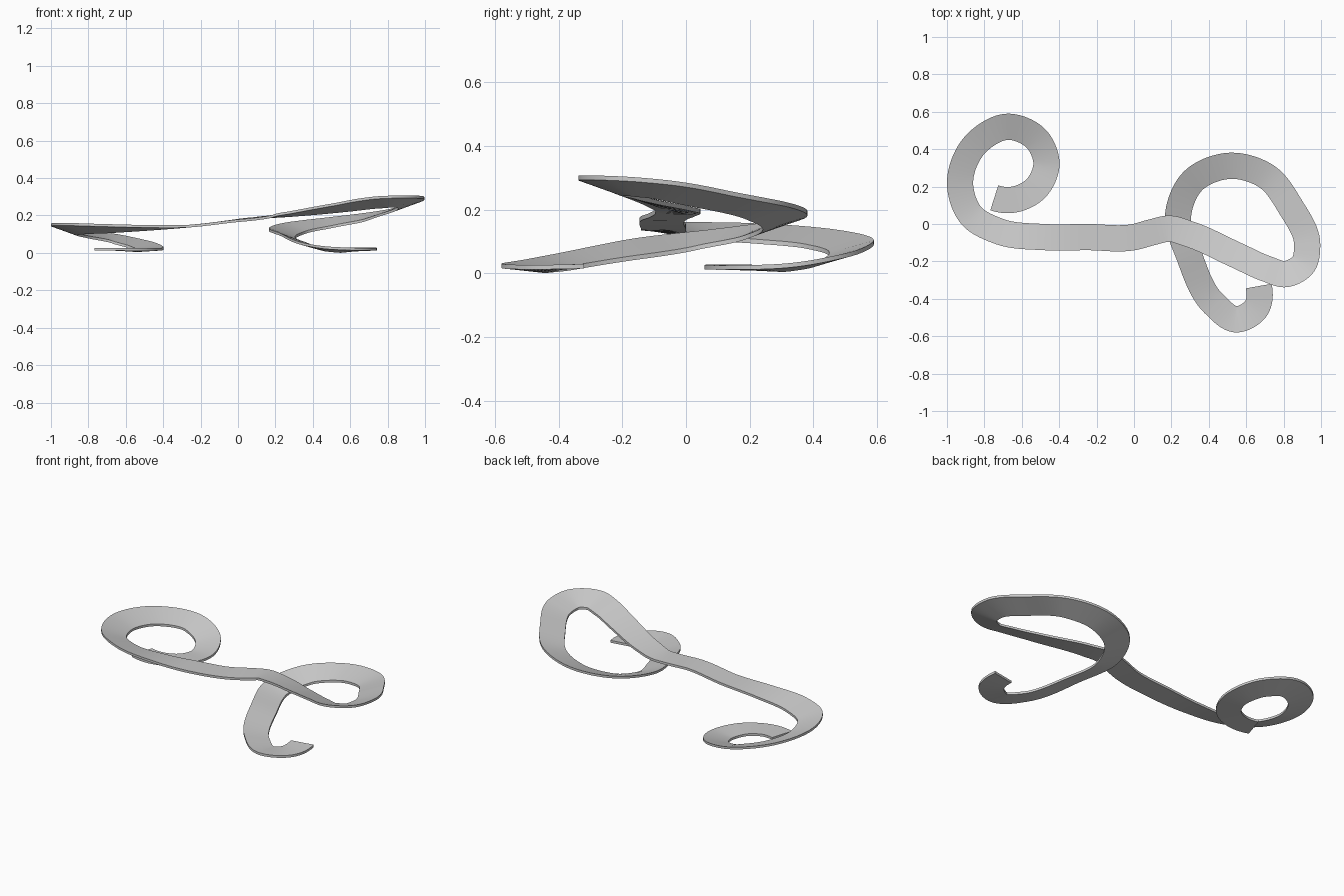
import bpy, bmesh
from mathutils import Vector

HALF_W, THICK, STEPS = 0.07, 0.014, 12

# Centre line of the track: x, y, top height, banking (outer edge up / inner edge down)
PATH = [
    (-0.747, 0.140, 0.028, 0.000), (-0.665, 0.128, 0.027, 0.000),
    (-0.525, 0.190, 0.024, 0.002), (-0.468, 0.320, 0.026, 0.006),
    (-0.522, 0.455, 0.050, 0.014), (-0.670, 0.520, 0.085, 0.020),
    (-0.850, 0.424, 0.115, 0.023), (-0.930, 0.215, 0.133, 0.025),
    (-0.870, 0.045, 0.138, 0.023), (-0.720, -0.040, 0.138, 0.018),
    (-0.480, -0.070, 0.142, 0.008), (-0.250, -0.070, 0.152, 0.000),
    (0.000, -0.070, 0.181, 0.000), (0.100, -0.043, 0.192, 0.000),
    (0.190, -0.025, 0.204, 0.002), (0.290, -0.052, 0.216, 0.006),
    (0.550, -0.168, 0.251, 0.017), (0.710, -0.240, 0.274, 0.023),
    (0.810, -0.268, 0.282, 0.025), (0.905, -0.215, 0.282, 0.025),
    (0.926, -0.110, 0.274, 0.024), (0.835, 0.095, 0.238, 0.022),
    (0.715, 0.250, 0.204, 0.022), (0.510, 0.311, 0.172, 0.022),
    (0.315, 0.230, 0.142, 0.023), (0.236, 0.050, 0.113, 0.023),
    (0.297, -0.175, 0.081, 0.023), (0.425, -0.425, 0.036, 0.014),
    (0.550, -0.510, 0.023, 0.008), (0.650, -0.455, 0.024, 0.003),
    (0.667, -0.332, 0.030, 0.000),
]


def sample(points):
    """Smooth Hermite spline through unevenly spaced points."""
    p = [Vector(q) for q in points]
    d = [(b - a).xy.length for a, b in zip(p, p[1:])]
    s = [(b - a) / h for a, b, h in zip(p, p[1:], d)]
    m = [(s[i - 1] * d[i] + s[i] * d[i - 1]) / (d[i - 1] + d[i]) for i in range(1, len(s))]
    m = [2 * s[0] - m[0]] + m + [2 * s[-1] - m[-1]]
    out = []
    for i, h in enumerate(d):
        for k in range(STEPS):
            t = k / STEPS
            out.append(p[i] * (2*t**3 - 3*t*t + 1) + m[i] * h * (t**3 - 2*t*t + t)
                       + p[i+1] * (3*t*t - 2*t**3) + m[i+1] * h * (t**3 - t*t))
    return out + [p[-1]]


# Sweep a banked rectangular section along the path
line = sample(PATH)
bm = bmesh.new()
rings = []
for i, c in enumerate(line):
    t = (line[min(i + 1, len(line) - 1)] - line[max(i - 1, 0)]).xy.normalized()
    side = Vector((-t.y, t.x))
    ring = []
    for sgn, drop in ((1, 0), (-1, 0), (-1, THICK), (1, THICK)):
        ring.append(bm.verts.new((c.x + sgn * side.x * HALF_W, c.y + sgn * side.y * HALF_W,
                                  c.z - sgn * c.w - drop)))
    rings.append(ring)
for a, b in zip(rings, rings[1:]):
    for k in range(4):
        n = (k + 1) % 4
        bm.faces.new((a[k], a[n], b[n], b[k]))
bm.faces.new(rings[0])
bm.faces.new(rings[-1])
bmesh.ops.recalc_face_normals(bm, faces=bm.faces)

# Rest the lowest point on the ground
low = min(v.co.z for v in bm.verts)
bmesh.ops.translate(bm, verts=bm.verts, vec=(0, 0, -low))

mesh = bpy.data.meshes.new("track_ribbon")
bm.to_mesh(mesh)
bm.free()
track = bpy.data.objects.new("track_ribbon", mesh)
bpy.context.collection.objects.link(track)
bpy.context.view_layer.objects.active = track
track.select_set(True)
bpy.ops.object.shade_smooth_by_angle()
